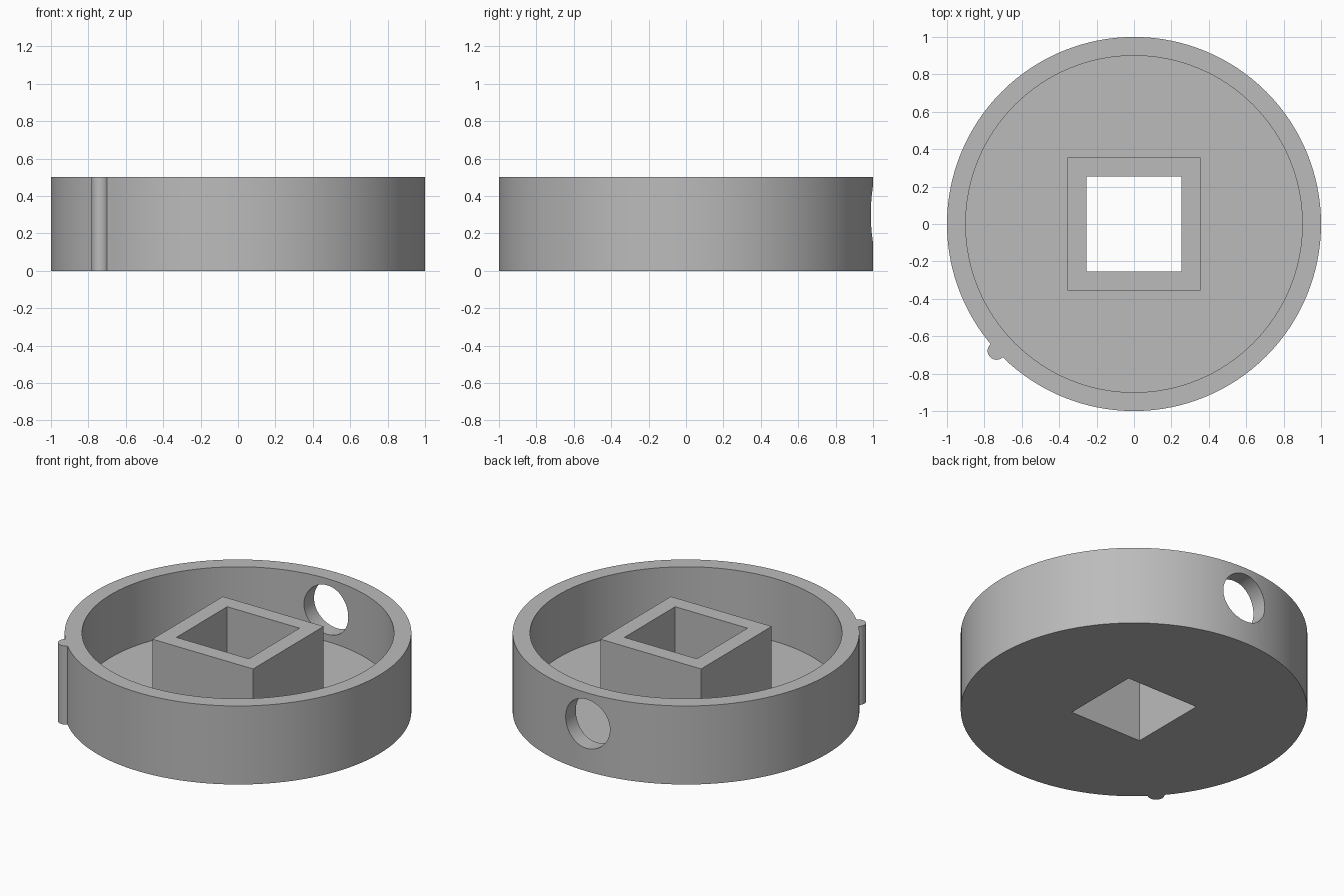
import bpy
import math

if "Cube" in bpy.data.objects:
    bpy.data.objects.remove(bpy.data.objects["Cube"], do_unlink=True)

HEIGHT = 0.5
FLOOR = 0.1

grey = bpy.data.materials.new("plain grey")
grey.use_nodes = True
colour = (0.5, 0.5, 0.5, 1)
grey.diffuse_color = colour
grey.node_tree.nodes["Principled BSDF"].inputs["Base Color"].default_value = colour


def finish(name):
    obj = bpy.context.object
    obj.name = name
    obj.data.materials.append(grey)
    return obj


def cylinder(name, radius, z0, z1, x=0, y=0, sides=128):
    bpy.ops.mesh.primitive_cylinder_add(vertices=sides, radius=radius, depth=z1 - z0,
                                        location=(x, y, (z0 + z1) / 2))
    return finish(name)


def block(name, width, z0, z1):
    bpy.ops.mesh.primitive_cube_add(size=1, location=(0, 0, (z0 + z1) / 2))
    obj = finish(name)
    obj.scale = (width, width, z1 - z0)
    bpy.ops.object.transform_apply(location=False, rotation=False, scale=True)
    return obj


def combine(target, tool, operation):
    """Apply a boolean and discard the tool."""
    tool.hide_render = True
    mod = target.modifiers.new(operation.title(), "BOOLEAN")
    mod.operation = operation
    mod.solver = "EXACT"
    mod.object = tool
    bpy.context.view_layer.objects.active = target
    bpy.ops.object.modifier_apply(modifier=mod.name)
    bpy.data.objects.remove(tool, do_unlink=True)


# Round cup with a small key rib on the outside
cup = cylinder("round_cup", 1, 0, HEIGHT)
combine(cup, cylinder("key_rib", 0.048, 0, HEIGHT, -0.735, -0.678, 32), "UNION")
combine(cup, cylinder("cavity", 0.9, FLOOR, 1), "DIFFERENCE")

# Square hub standing on the floor, pierced right through
combine(cup, block("square_hub", 0.71, FLOOR / 2, HEIGHT), "UNION")
combine(cup, block("square_bore", 0.51, -1, 1), "DIFFERENCE")

# Round hole through the back wall
bpy.ops.mesh.primitive_cylinder_add(vertices=64, radius=0.156, depth=0.4,
                                    location=(0, 0.95, 0.302),
                                    rotation=(math.pi / 2, 0, 0))
combine(cup, finish("wall_hole"), "DIFFERENCE")

# Smooth curved walls, crisp edges
bpy.ops.object.select_all(action="DESELECT")
cup.select_set(True)
bpy.context.view_layer.objects.active = cup
bpy.ops.object.shade_smooth_by_angle(angle=math.radians(30))
